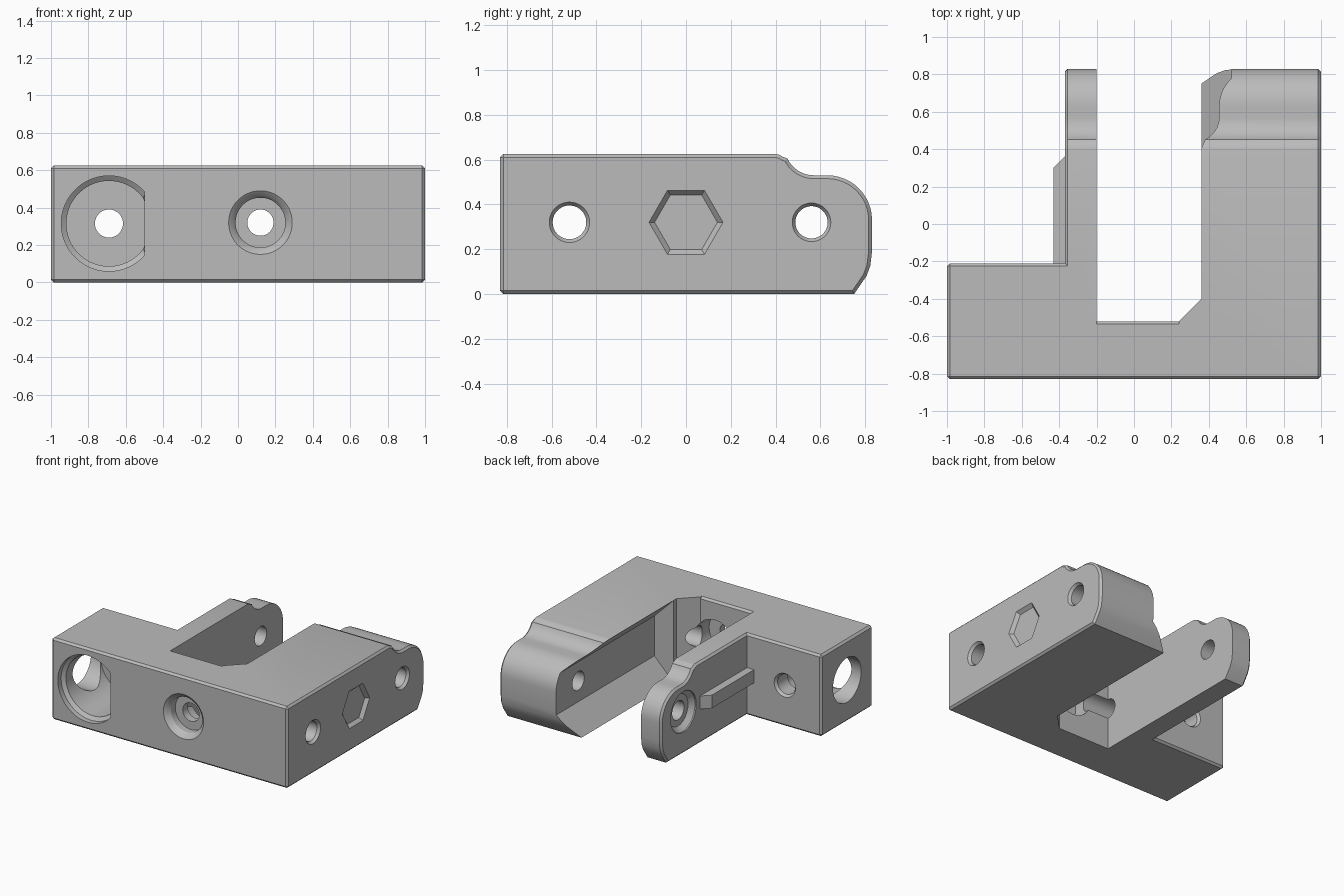
import bpy, bmesh, math
from math import pi, sin, cos

cube = bpy.data.objects.get("Cube")
if cube:
    bpy.data.objects.remove(cube, do_unlink=True)

gray = bpy.data.materials.new("plain_gray")
gray.use_nodes = True
gray.diffuse_color = (0.5, 0.5, 0.5, 1)
gray.node_tree.nodes["Principled BSDF"].inputs["Base Color"].default_value = (0.5, 0.5, 0.5, 1)

FRONT, BACK, TOP, MID = -0.83, 0.83, 0.625, 0.32
BAR_Y = -0.52          # centre line of the crosswise bore


def place(axis, u, v, t):
    """Section point (u, v) at distance t along the axis."""
    return {"x": (t, u, v), "y": (u, t, v), "z": (u, v, t)}[axis]


def loft(name, axis, rings):
    """Closed solid through rings of (u, v) points at distances t."""
    bm = bmesh.new()
    loops = [[bm.verts.new(place(axis, u, v, t)) for u, v in pts] for t, pts in rings]
    n = len(loops[0])
    for a, b in zip(loops, loops[1:]):
        for i in range(n):
            j = (i + 1) % n
            bm.faces.new((a[i], a[j], b[j], b[i]))
    bm.faces.new(loops[0])
    bm.faces.new(loops[-1])
    bmesh.ops.recalc_face_normals(bm, faces=bm.faces[:])
    mesh = bpy.data.meshes.new(name)
    bm.to_mesh(mesh)
    bm.free()
    mesh.materials.append(gray)
    obj = bpy.data.objects.new(name, mesh)
    bpy.context.collection.objects.link(obj)
    return obj


def prism(name, axis, pts, lo, hi):
    return loft(name, axis, [(lo, pts), (hi, pts)])


def lathe(name, axis, centre, profile, limit=9, n=64):
    """Turned solid from (t, radius) pairs; limit flattens one side."""
    def ring(r):
        return [(min(centre[0] + r * cos(2 * pi * (i + 0.5) / n), limit),
                 centre[1] + r * sin(2 * pi * (i + 0.5) / n)) for i in range(n)]
    return loft(name, axis, [(t, ring(r)) for t, r in profile])


def arc(cy, cz, r, a0, a1, n=12):
    angles = [math.radians(a0 + (a1 - a0) * i / n) for i in range(n + 1)]
    return [(cy + r * cos(a), cz + r * sin(a)) for a in angles]


def apply(obj, kind, **settings):
    mod = obj.modifiers.new(kind.lower(), kind)
    for key, value in settings.items():
        setattr(mod, key, value)
    bpy.context.view_layer.objects.active = obj
    bpy.ops.object.modifier_apply(modifier=mod.name)


def combine(obj, other, operation):
    apply(obj, "BOOLEAN", object=other, operation=operation, solver="EXACT")
    bpy.data.objects.remove(other, do_unlink=True)


def chamfer(obj):
    apply(obj, "BEVEL", width=0.015, segments=1, limit_method="ANGLE",
          angle_limit=math.radians(60))


# Main body from the side profile, with a stepped and rounded back end
side = [(FRONT, 0), (0.75, 0), (0.805, 0.08), (0.822, 0.125), (BACK, 0.19)]
side += arc(0.63, 0.33, 0.2, 0, 90)
side += arc(0.57, 0.66, 0.13, 270, 205, 8)
side += [(0.432, 0.612), (0.417, 0.621), (0.40, TOP), (FRONT, TOP)]
body = prism("bracket_body", "x", side, -0.37, 1)
chamfer(body)

# Square side block
block_pts = [(FRONT, 0), (-0.21, 0), (-0.21, TOP), (FRONT, TOP)]
block = prism("side_block", "x", block_pts, -1, -0.25)
chamfer(block)
combine(body, block, "UNION")

# Rib on the outside of the thin arm
rib_pts = [(-0.35, -0.25), (-0.43, -0.25), (-0.43, 0.30), (-0.37, 0.36), (-0.35, 0.36)]
combine(body, prism("guide_rib", "z", rib_pts, 0.265, 0.365), "UNION")

# Slot between the arms, its chamfered rim, and undercuts in both arms
slot_pts = [(-0.2, -0.52), (0.24, -0.52), (0.36, -0.4), (0.36, 1), (-0.2, 1)]
rim_pts = [(-0.55, 0.64), (-0.5, 0.59), (-0.5, 0.64)]


def undercut(edge, depth, sign):
    lip = 0.06
    return [(edge - sign * lip, -lip), (edge + sign * depth, depth),
            (edge + sign * depth, TOP - depth), (edge - sign * lip, TOP + lip)]


cutters = [
    prism("slot", "z", slot_pts, -0.2, 1),
    prism("slot_rim", "x", rim_pts, -0.2, 0.24),
    prism("thick_arm_undercut", "y", undercut(0.36, 0.16, 1), -0.36, 1),
    prism("thin_arm_undercut", "y", undercut(-0.2, 0.08, -1), -0.5, 1),
    # Round pocket with one flat side in the front of the block
    lathe("front_pocket", "y", (-0.69, MID - 0.005),
          [(-0.9, 0.255), (-0.79, 0.255), (-0.77, 0.228), (-0.35, 0.228)], limit=-0.5),
    lathe("pocket_screw_hole", "y", (-0.69, MID - 0.005),
          [(-0.45, 0.075), (-0.23, 0.075), (-0.19, 0.105)]),
    # Front counterbore and the wide bore behind it
    lathe("front_counterbore", "y", (0.12, MID),
          [(-0.85, 0.20), (FRONT, 0.17), (-0.81, 0.145), (-0.79, 0.133),
           (-0.74, 0.133), (-0.74, 0.07), (-0.6, 0.07)]),
    lathe("slot_bore", "y", (0.12, MID), [(-0.68, 0.16), (-0.4, 0.16)]),
    # Crosswise holes
    lathe("bar_hole", "x", (BAR_Y, MID), [(-0.6, 0.075), (0.98, 0.075), (1.02, 0.105)]),
    lathe("end_bore", "x", (BAR_Y, MID), [(-1.05, 0.17), (-0.69, 0.17)]),
    lathe("arm_hole", "x", (0.56, MID), [(-0.6, 0.072), (0.98, 0.072), (1.02, 0.1)]),
    lathe("thin_arm_counterbore", "x", (0.56, MID),
          [(-0.45, 0.155), (-0.36, 0.155), (-0.325, 0.12)]),
    # Six-sided groove on the outer wall
]
for cutter in cutters:
    combine(body, cutter, "DIFFERENCE")


def hexagon(r):
    return [(r * cos(pi * i / 3), MID + r * sin(pi * i / 3)) for i in range(6)]


hex_pocket = loft("hex_pocket", "x", [(0.975, hexagon(0.14)), (1.005, hexagon(0.17))])
combine(body, hex_pocket, "DIFFERENCE")

bpy.ops.object.select_all(action="DESELECT")
body.select_set(True)
bpy.context.view_layer.objects.active = body
bpy.ops.object.shade_smooth_by_angle(angle=math.radians(25))
